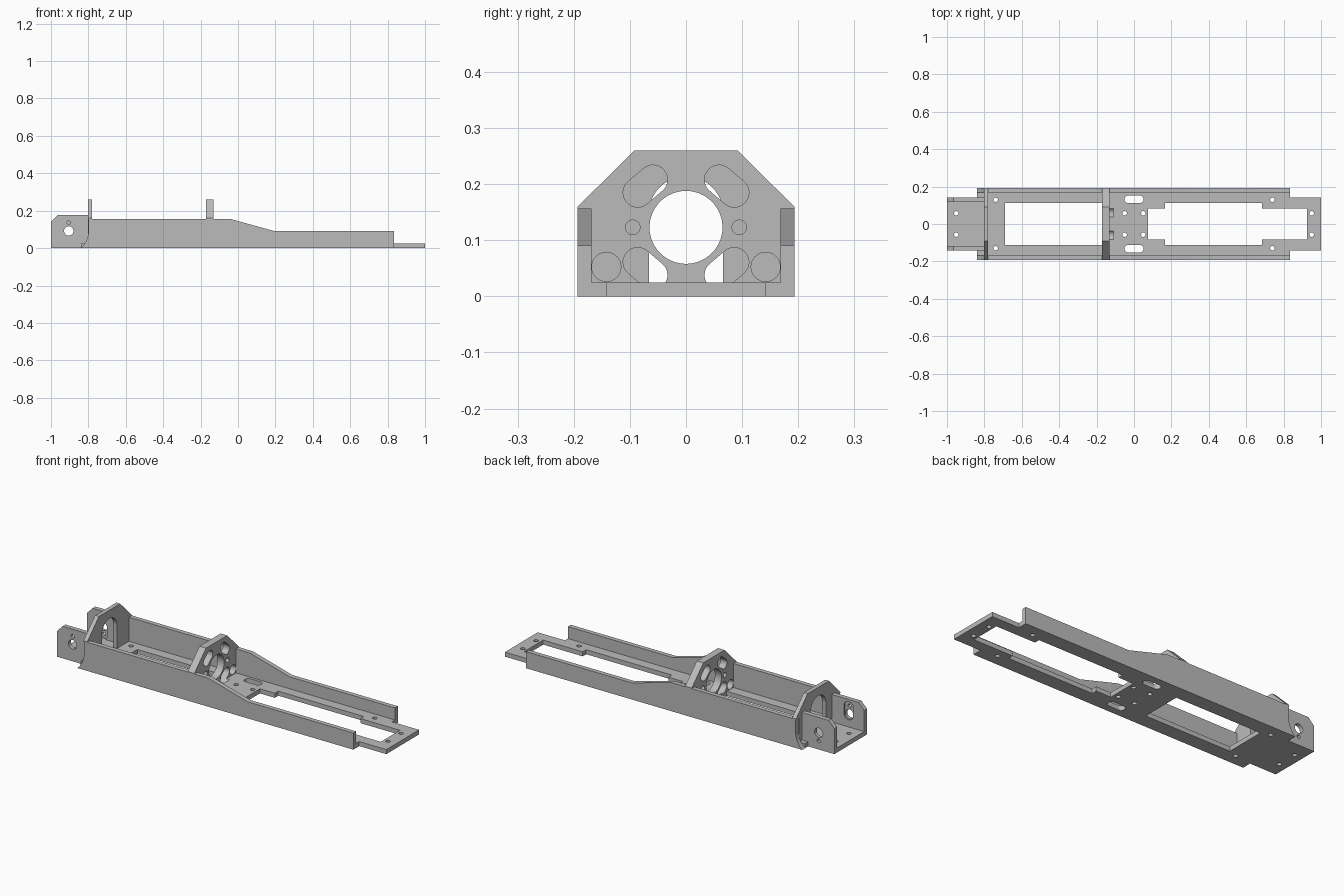
import bpy, bmesh, math
from mathutils import Vector

if "Cube" in bpy.data.objects:
    bpy.data.objects.remove(bpy.data.objects["Cube"])

grey = bpy.data.materials.new("plain grey")
grey.use_nodes = True
COLOUR = (0.5, 0.5, 0.5, 1)
grey.diffuse_color = COLOUR
grey.node_tree.nodes["Principled BSDF"].inputs["Base Color"].default_value = COLOUR

PLATE, WALL, EAR = 0.025, 0.193, 0.142
T = 0.025
REAR, FRONT = (-0.803, -0.78), (-0.17, -0.13)


def place(axis, u, v, w):
    return {"x": (w, u, v), "y": (u, w, v), "z": (u, v, w)}[axis]


def solid(name, prisms):
    """Object made of prisms given as (outline, axis, low, high)."""
    bm = bmesh.new()
    for outline, axis, low, high in prisms:
        face = bm.faces.new([bm.verts.new(place(axis, u, v, low)) for u, v in outline])
        ext = bmesh.ops.extrude_face_region(bm, geom=[face])
        verts = [g for g in ext["geom"] if isinstance(g, bmesh.types.BMVert)]
        bmesh.ops.translate(bm, verts=verts, vec=Vector(place(axis, 0, 0, high - low)))
    bmesh.ops.recalc_face_normals(bm, faces=bm.faces)
    mesh = bpy.data.meshes.new(name)
    bm.to_mesh(mesh)
    bm.free()
    mesh.materials.append(grey)
    obj = bpy.data.objects.new(name, mesh)
    bpy.context.collection.objects.link(obj)
    return obj


def cut(obj, prisms):
    """Subtract the prisms and bake the result."""
    cutter = solid(obj.name + "_cutter", prisms)
    cutter.hide_render = True
    mod = obj.modifiers.new("cut", "BOOLEAN")
    mod.operation, mod.solver, mod.object = "DIFFERENCE", "EXACT", cutter
    mod.use_self = True
    bpy.context.view_layer.update()
    baked = bpy.data.meshes.new_from_object(
        obj.evaluated_get(bpy.context.evaluated_depsgraph_get()))
    obj.modifiers.clear()
    obj.data = baked
    bpy.data.objects.remove(cutter)


def pill(a, b, r, n=16):
    """Rounded slot between two centres."""
    ang = math.atan2(b[1] - a[1], b[0] - a[0])
    pts = []
    for centre, start in ((b, ang - math.pi / 2), (a, ang + math.pi / 2)):
        for i in range(n + 1 if a != b else n):
            t = start + math.pi * i / n
            pts.append((centre[0] + r * math.cos(t), centre[1] + r * math.sin(t)))
    return pts


def disc(u, v, r):
    return pill((u, v), (u, v), r)


def mirrored(half):
    """Close an outline by mirroring its half across the first coordinate."""
    return half + [(-u, v) for u, v in reversed(half)]


def mirrored_y(half):
    return half + [(u, -v) for u, v in reversed(half)]


# Slots of the motor bulkhead, the lower pair also grooves the base plate
upper_slots, lower_slots = [], []
for s in (1, -1):
    upper_slots.append(pill((s * 0.059, 0.208), (s * 0.086, 0.185), 0.026))
    lower_slots.append(pill((s * 0.059, 0.038), (s * 0.086, 0.061), 0.026))

# Base plate with narrow ends, two windows and screw holes
inner = WALL - T
base = solid("base_plate", [(mirrored_y(
    [(-1, EAR), (-0.84, EAR), (-0.84, inner), (0.835, inner), (0.835, EAR), (1, EAR)]),
    "z", 0, PLATE)])
windows = [
    [(-0.69, 0.113), (-0.168, 0.113)],
    [(0.075, 0.083), (0.165, 0.083), (0.165, 0.113), (0.685, 0.113),
     (0.685, 0.083), (0.925, 0.083)],
]
openings = [mirrored_y(w) for w in windows]
for s in (1, -1):
    openings.append(pill((-0.03, s * 0.132), (0.03, s * 0.132), 0.021))
    for x, y in ((-0.95, 0.057), (-0.05, 0.057), (0.05, 0.057), (0.95, 0.057),
                 (-0.74, 0.13), (0.74, 0.13)):
        openings.append(disc(x, s * y, 0.012))
cut(base, [(o, "z", -0.1, 0.1) for o in openings]
    + [(slot, "x", -0.16, -0.11) for slot in lower_slots])

# Side walls with a flared rear foot and a sloping top
flare = []
for i in range(11):
    z = 0.09 * i / 10
    flare.append((-0.92 + math.sqrt(0.12 ** 2 - (0.09 - z) ** 2), z))
wall_outline = flare + [(-0.80, 0.157), (-0.045, 0.157), (0.195, 0.091),
                        (0.835, 0.091), (0.835, 0)]
for side, s in (("left", 1), ("right", -1)):
    low, high = sorted((s * inner, s * WALL))
    solid("side_wall_" + ("back" if s > 0 else "front"), [(wall_outline, "y", low, high)])

# Bulkheads: the rear one has an arch, the other carries the motor mount
bulkhead_outline = mirrored([(inner, PLATE), (inner, 0.157), (WALL, 0.157),
                             (WALL, 0.16), (0.092, 0.26)])
rear = solid("rear_bulkhead", [(bulkhead_outline, "x", *REAR)])
arch = [(0.066, 0)] + [(0.066 * math.cos(math.pi * i / 24), 0.148 + 0.066 * math.sin(math.pi * i / 24))
                       for i in range(25)] + [(-0.066, 0)]
cut(rear, [(arch, "x", -0.9, -0.7)])

mount = solid("motor_bulkhead", [(bulkhead_outline, "x", *FRONT)])
holes = upper_slots + lower_slots + [pill((0, 0.123), (0, 0.123), 0.065, 32)]
for s in (1, -1):
    holes += [disc(s * 0.095, 0.123, 0.013), disc(s * 0.142, 0.0525, 0.026)]
cut(mount, [(h, "x", -0.2, -0.1) for h in holes])

# Rear ears with a pivot hole, a screw hole and a shallow inner pocket
ear_outline = [(-1, PLATE), (-1, 0.14), (-0.965, 0.176), (-0.803, 0.176), (-0.803, PLATE)]
for s, screw_z in ((1, 0.047), (-1, 0.137)):
    low, high = sorted((s * (EAR - T), s * EAR))
    ear = solid("rear_ear_" + ("back" if s > 0 else "front"), [(ear_outline, "y", low, high)])
    mid = sorted((s * 0.1, s * 0.125))
    through = sorted((s * 0.09, s * 0.16))
    cut(ear, [(disc(-0.905, 0.092, 0.025), "y", *through),
              (disc(-0.905, screw_z, 0.01), "y", *through),
              (pill((-0.905, 0.092), (-0.905, screw_z), 0.028), "y", *mid)])

# Smooth the round holes, keep the machined edges sharp
for obj in bpy.context.collection.objects:
    obj.select_set(obj.type == "MESH")
    if obj.type == "MESH":
        bpy.context.view_layer.objects.active = obj
bpy.ops.object.shade_smooth_by_angle(angle=math.radians(30))
